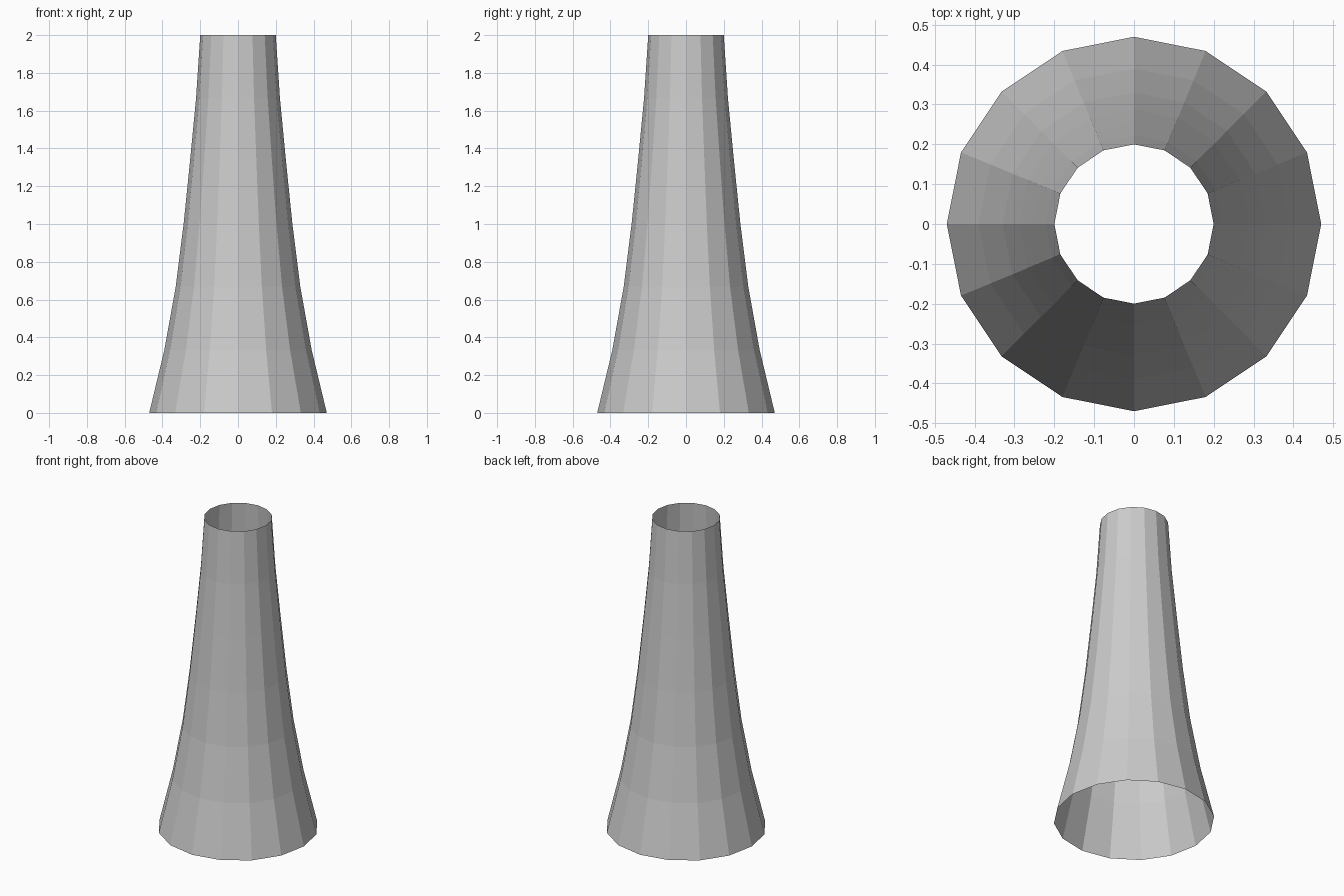
import bpy, bmesh
from math import cos, sin, tau

if "Cube" in bpy.data.objects:
    bpy.data.objects.remove(bpy.data.objects["Cube"])

SIDES = 16
HEIGHT = 2.0
# Radii at evenly spaced heights, flared foot to narrow rim
RADII = [0.47, 0.39, 0.33, 0.288, 0.254, 0.222, 0.2]

# Open, single-walled flared tower shell
bm = bmesh.new()
rings = []
for i, r in enumerate(RADII):
    z = HEIGHT * i / (len(RADII) - 1)
    rings.append([bm.verts.new((r * cos(tau * k / SIDES), r * sin(tau * k / SIDES), z))
                  for k in range(SIDES)])

for low, high in zip(rings, rings[1:]):
    for k in range(SIDES):
        n = (k + 1) % SIDES
        bm.faces.new((low[k], low[n], high[n], high[k]))

mesh = bpy.data.meshes.new("tower_shell")
bm.to_mesh(mesh)
bm.free()
tower = bpy.data.objects.new("tower_shell", mesh)
bpy.context.collection.objects.link(tower)
